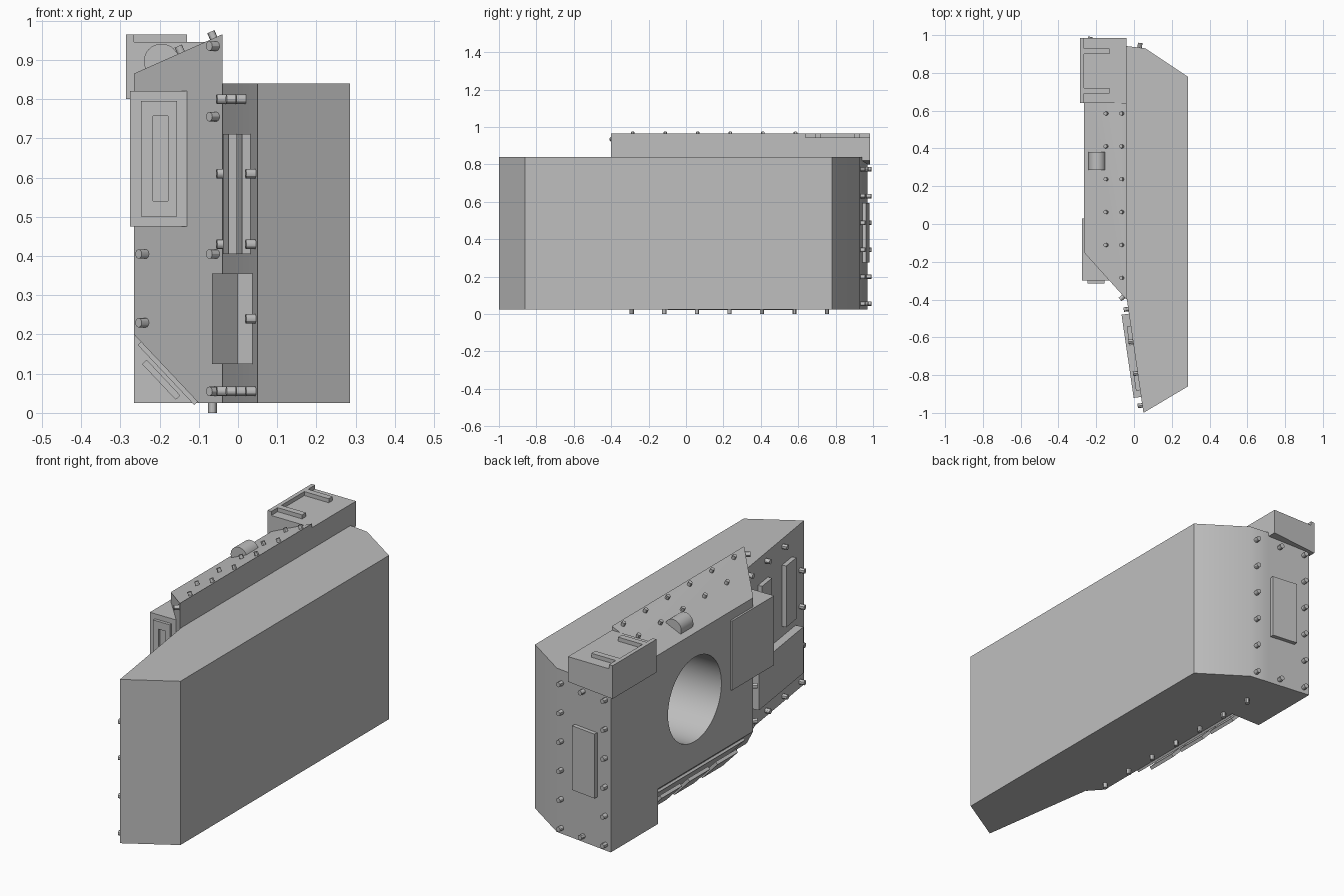
import bpy, bmesh
from math import pi, cos, sin, atan2
from mathutils import Vector, Matrix

old = bpy.data.objects.get("Cube")
if old:
    bpy.data.objects.remove(old, do_unlink=True)

grey = bpy.data.materials.new("plain grey")
grey.use_nodes = True
grey.diffuse_color = (0.52, 0.52, 0.52, 1)
grey.node_tree.nodes["Principled BSDF"].inputs["Base Color"].default_value = grey.diffuse_color
UP = Vector((0, 0, 1))


def finish(name, bm):
    bmesh.ops.recalc_face_normals(bm, faces=bm.faces)
    mesh = bpy.data.meshes.new(name)
    bm.to_mesh(mesh)
    bm.free()
    mesh.materials.append(grey)
    ob = bpy.data.objects.new(name, mesh)
    bpy.context.collection.objects.link(ob)
    return ob


def prism(name, pts, lo, hi, axis="z"):
    """Extrude a flat outline along one axis."""
    place = {"z": lambda a, b, h: (a, b, h),
             "y": lambda a, b, h: (a, h, b),
             "x": lambda a, b, h: (h, a, b)}[axis]
    bm = bmesh.new()
    ends = [[bm.verts.new(place(a, b, h)) for a, b in pts] for h in (lo, hi)]
    for ring in ends:
        bm.faces.new(ring)
    for i in range(len(pts)):
        j = (i + 1) % len(pts)
        bm.faces.new((ends[0][i], ends[0][j], ends[1][j], ends[1][i]))
    return finish(name, bm)


def box(name, x, y, z):
    return prism(name, [(x[0], y[0]), (x[1], y[0]), (x[1], y[1]), (x[0], y[1])], *z)


def frame(origin, out, along=None):
    """Basis with z pointing out of a surface and x running along it."""
    out = Vector(out).normalized()
    t = Vector(along).normalized() if along else UP.cross(out).normalized()
    m = Matrix((t, out.cross(t), out)).transposed().to_4x4()
    m.translation = Vector(origin)
    return m


def plate(name, origin, out, length, width, height, along=None):
    bm = bmesh.new()
    bmesh.ops.create_cube(bm, size=1)
    fit = Matrix.Translation((0, 0, height / 2)) @ Matrix.Diagonal((length, width, height, 1))
    bmesh.ops.transform(bm, matrix=frame(origin, out, along) @ fit, verts=bm.verts)
    return finish(name, bm)


def bolts(name, spots, out, radius=0.012, length=0.025):
    bm = bmesh.new()
    for p in spots:
        m = frame(p, out, (0, 1, 0) if abs(out[1]) < 0.01 else None)
        bmesh.ops.create_cone(bm, cap_ends=True, segments=12, radius1=radius, radius2=radius,
                              depth=length, matrix=m @ Matrix.Translation((0, 0, length / 2)))
    return smooth(finish(name, bm))


def smooth(ob):
    bpy.ops.object.select_all(action="DESELECT")
    ob.select_set(True)
    bpy.context.view_layer.objects.active = ob
    bpy.ops.object.shade_smooth_by_angle(angle=pi / 6)
    return ob


def cut(ob, *cutters):
    bpy.context.view_layer.objects.active = ob
    for c in cutters:
        mod = ob.modifiers.new("cut", "BOOLEAN")
        mod.operation, mod.solver, mod.object = "DIFFERENCE", "EXACT", c
        bpy.ops.object.modifier_apply(modifier=mod.name)


def discard(*obs):
    for ob in obs:
        bpy.data.objects.remove(ob, do_unlink=True)


# Main slab and side body
slab = prism("main_slab", [(0.05, -1), (0.285, -0.86), (0.285, 0.78), (0.06, 0.93),
                           (-0.04, 0.942), (-0.04, -0.385)], 0.025, 0.84)
body = prism("side_body", [(-0.04, -0.4), (-0.04, 0.942), (-0.265, 0.97), (-0.265, -0.15)],
             0.025, 0.99)

# Sloped roof, lower chamfer, rear notch and round bore
slope_cut = prism("slope_cutter", [(-0.31, 0.845), (0.005, 0.985), (0.005, 1.1), (-0.31, 1.1)],
                  -0.6, 1.1, "y")
chamfer_cut = prism("chamfer_cutter", [(-0.3123, 0.25), (-0.3123, -0.05), (-0.0293, -0.05)],
                    -0.6, 0.6, "y")
notch_cut = box("notch_cutter", (-0.4, 0.1), (0.64, 1.1), (0.944, 1.2))
bore_cut = prism("bore_cutter", [(0.31 + 0.21 * cos(i * pi / 24), 0.535 + 0.21 * sin(i * pi / 24))
                                 for i in range(48)], -0.5, 0.13, "x")
cut(body, slope_cut, chamfer_cut, notch_cut, bore_cut)
cut(slab, bore_cut)
discard(slope_cut, chamfer_cut, notch_cut, bore_cut)
smooth(body)
smooth(slab)

# Rear top box with its raised rail
prism("rear_top_box", [(-0.285, 0.8), (-0.04, 0.82), (-0.04, 0.945), (-0.285, 0.945)],
      0.64, 0.985, "y")
box("rail_spine", (-0.285, -0.265), (0.64, 0.985), (0.94, 0.965))
for side, y in (("front", 0.69), ("rear", 0.9)):
    box(side + "_rail_arm", (-0.267, -0.13), (y, y + 0.03), (0.94, 0.965))

# Front sight box with slotted face
box("sight_box", (-0.275, -0.13), (-0.3, 0.03), (0.475, 0.82))
face = box("sight_face", (-0.247, -0.155), (-0.315, -0.295), (0.5, 0.795))
slot_cut = box("slot_cutter", (-0.217, -0.179), (-0.4, -0.302), (0.54, 0.757))
cut(face, slot_cut)
discard(slot_cut)

# Rounded hump on the roof
tilt = atan2(0.1, 0.225)
arc = [tilt + pi * i / 16 for i in range(17)]
smooth(prism("roof_hump", [(-0.195 + 0.045 * cos(a), 0.896 + 0.045 * sin(a)) for a in arc],
             0.285, 0.38, "y"))

# Roof bolts
roof_out = (-0.406, 0, 0.914)
roof = lambda x, y: (x, y, 0.965 + (x + 0.04) * 0.444)
rows = [0.585 - 0.174 * i for i in range(6)]
bolts("roof_bolts", [roof(-0.062, y) for y in rows] + [roof(-0.145, y) for y in rows[:5]],
      roof_out, 0.01, 0.018)

# Angled front face bolts
front_out = (-0.743, -0.669, 0)
front = lambda x, z: (x, -0.4 - (x + 0.04) * 1.111, z)
bolts("front_bolts", [front(-0.235, z) for z in (0.405, 0.23)] +
      [front(-0.055, z) for z in (0.935, 0.755, 0.405, 0.055)], front_out)

# Long slanted flank: box, two bars and bolts
flank_out = (-0.99, -0.144, 0)
flank = lambda y, z: (0.05 - 0.145 * (y + 1), y, z)
plate("flank_box", flank(-0.695, 0.24), flank_out, 0.445, 0.23, 0.04)
for side, y in (("front", -0.83), ("rear", -0.59)):
    plate(side + "_flank_bar", flank(y, 0.558), flank_out, 0.1, 0.305, 0.022)
flank_rows = (-0.96, -0.79, -0.62, -0.45)
bolts("flank_bolts", [flank(y, 0.055) for y in flank_rows] +
      [flank(y, 0.8) for y in flank_rows[1:]] +
      [flank(-0.96, z) for z in (0.24, 0.43, 0.61)] +
      [flank(-0.45, z) for z in (0.43, 0.61)], flank_out)

# Rear end panel and bolts
end_out = (0.122, 0.9925, 0)
end = lambda x, z: (x, 0.93 - (x - 0.06) * 0.123, z)
plate("rear_panel", end(-0.117, 0.435), end_out, 0.135, 0.32, 0.02)
levels = [0.055 + 0.144 * i for i in range(6)]
bolts("rear_bolts", [end(x, z) for x in (0.03, -0.235) for z in levels] +
      [end(-0.1, z) for z in (levels[0], levels[-1])], end_out)

# Layered plates under the lower chamfer
under_out = (-0.727, -0.686, 0)
under_out = Vector((-0.175, 0, -0.165))
plate("under_plate", (-0.175, 0.24, 0.105), under_out, 0.68, 0.21, 0.012, (0, 1, 0))
for i in range(3):
    plate("under_pad_%d" % (i + 1), (-0.19, 0.02 + 0.22 * i, 0.09), under_out,
          0.16, 0.125, 0.016, (0, 1, 0))

# Bolts on the bottom edge
bolts("bottom_bolts", [(-0.065, -0.29 + 0.174 * i, 0.03) for i in range(7)], (0, 0, -1),
      0.011, 0.03)
